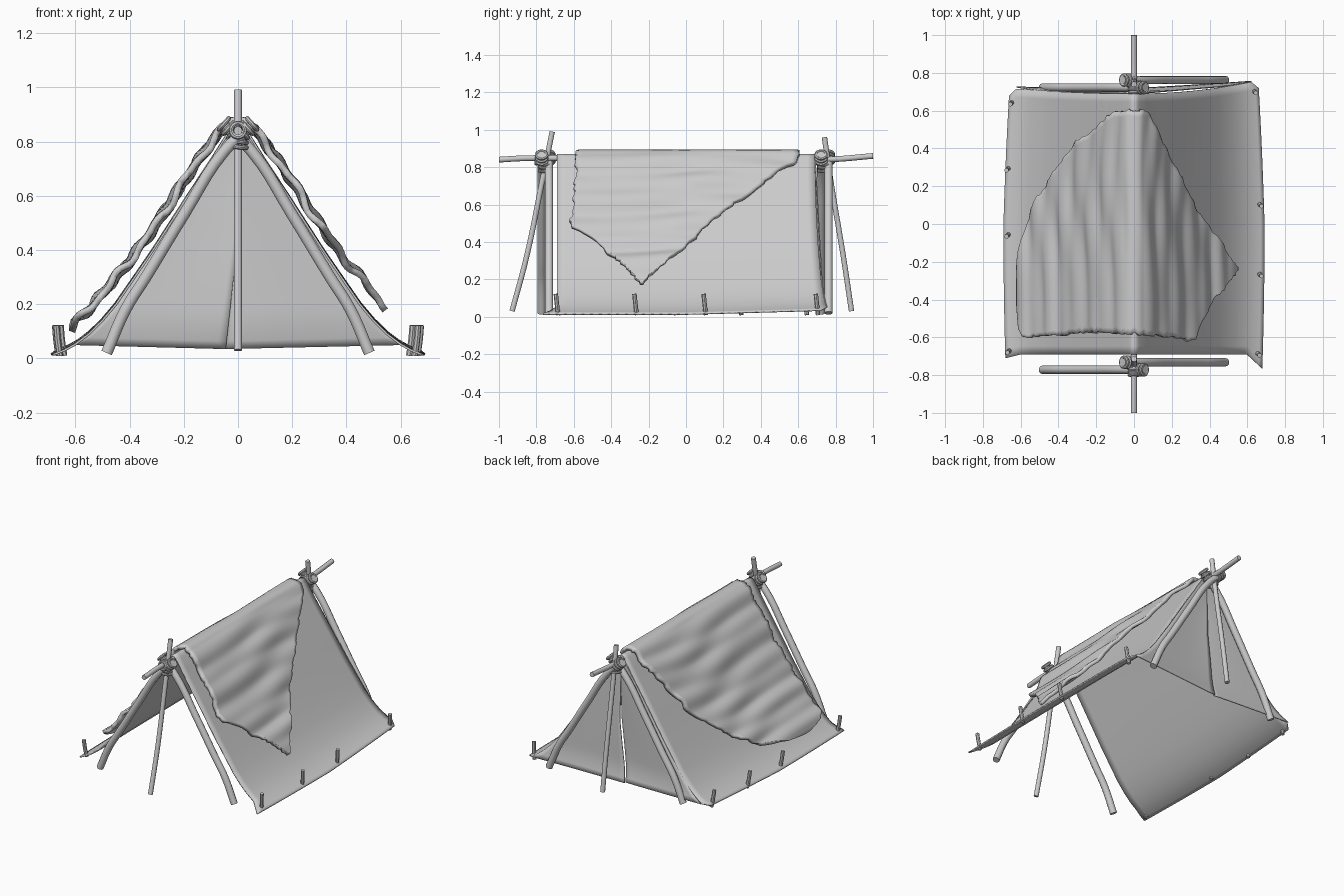
import bpy, math, random
from mathutils import Vector

if "Cube" in bpy.data.objects:
    bpy.data.objects.remove(bpy.data.objects["Cube"])

random.seed(4)


def interp(x, pts):
    # piecewise-linear lookup
    if x <= pts[0][0]:
        return pts[0][1]
    for (a, p), (b, q) in zip(pts, pts[1:]):
        if x <= b:
            return p + (q - p) * (x - a) / (b - a)
    return pts[-1][1]


def smooth(ob, angle=40):
    bpy.ops.object.select_all(action='DESELECT')
    ob.select_set(True)
    bpy.context.view_layer.objects.active = ob
    if ob.type == 'CURVE':
        bpy.ops.object.convert(target='MESH')
        ob = bpy.context.object
    bpy.ops.object.shade_smooth_by_angle(angle=math.radians(angle))
    return ob


def tube(name, pts, r, closed=False, sides=3):
    cu = bpy.data.curves.new(name, 'CURVE')
    cu.dimensions = '3D'
    cu.bevel_depth = r
    cu.bevel_resolution = sides
    cu.resolution_u = 5
    cu.use_fill_caps = not closed
    sp = cu.splines.new('BEZIER')
    sp.bezier_points.add(len(pts) - 1)
    for b, p in zip(sp.bezier_points, pts):
        b.co = p
        b.handle_left_type = b.handle_right_type = 'AUTO'
    sp.use_cyclic_u = closed
    ob = bpy.data.objects.new(name, cu)
    bpy.context.collection.objects.link(ob)
    return smooth(ob)


def ring(name, c, axis, R, r):
    q = Vector((0, 0, 1)).rotation_difference(Vector(axis))
    tube(name, [Vector(c) + q @ Vector((R * math.cos(a), R * math.sin(a), 0))
                for a in [i * math.pi / 4 for i in range(8)]], r, True, 2)


def sheet(name, fn, nu, nv, thick):
    verts = [fn(i / nu, j / nv) for i in range(nu + 1) for j in range(nv + 1)]
    w = nv + 1
    faces = [(i * w + j, (i + 1) * w + j, (i + 1) * w + j + 1, i * w + j + 1)
             for i in range(nu) for j in range(nv)]
    me = bpy.data.meshes.new(name)
    me.from_pydata(verts, [], faces)
    ob = bpy.data.objects.new(name, me)
    bpy.context.collection.objects.link(ob)
    smooth(ob, 60)
    m = ob.modifiers.new("thickness", 'SOLIDIFY')
    m.thickness = thick
    m.offset = 0
    return ob


# Ridge pole
tube("ridge_pole", [(0, -1, .84), (0, -.85, .848), (0, -.4, .843), (0, .4, .843),
                    (0, .78, .842), (0, 1, .86)], .016)

# Crossed A-frame legs, prop poles and lashings at each end
leg = [(.485, .02), (.415, .18), (.34, .30), (.2, .53), (.05, .765), (-.06, .868)]
for end, ya, yb, prop in (
        ("front", -.772, -.732, [(0, -.93, .03), (0, -.85, .33), (0, -.77, .72), (0, -.715, .99)]),
        ("back", .722, .762, [(0, .885, .03), (0, .84, .33), (0, .775, .72), (0, .74, .96)])):
    tube(end + "_leg_left", [(-x, ya, z) for x, z in leg], .022)
    tube(end + "_leg_right", [(x, yb, z) for x, z in leg], .022)
    tube(end + "_prop_pole", prop, .015)
    ym = (ya + yb) / 2
    for k in (-1, 0, 1):
        o = k * .017
        ring(end + "_lashing_ridge", (0, ym - .03 + o, .842), (0, 1, .1 * k), .025, .009)
        ring(end + "_lashing_prop", (0, ym, .80 + o), (.15, .1 * k, 1), .032, .008)
        ring(end + "_lashing_left", (.035 + o, ya, .85 + o * .9), (1, 0, .9), .027, .009)
        ring(end + "_lashing_right", (-.035 + o, yb, .85 - o * .9), (1, 0, -.9), .027, .009)

# Main canvas over the ridge, flaring at the ground
prof = [(0, .866), (.012, .863), (.03, .842), (.1, .73), (.185, .6), (.32, .39), (.45, .2),
        (.5, .14), (.55, .09), (.6, .052), (.64, .03), (.68, .014)]


def canvas(u, v):
    t = 2 * u - 1
    s = -1 if t < 0 else 1
    f = abs(t) * (len(prof) - 1)
    x = interp(f, [(i, p[0]) for i, p in enumerate(prof)])
    z = interp(f, [(i, p[1]) for i, p in enumerate(prof)])
    k = min(1, x / .68)
    front = -.69 - (.075 if s > 0 else .02) * max(0, (k - .88) / .12)
    back = .69 + (.07 if s > 0 else .03) * k ** 2 - .04 * max(0, (k - .94) / .06)
    y = front + (back - front) * v
    x *= 1 + .015 * k * (1 - (y / .7) ** 2) - .03 * k * max(0, v - .5) * 2
    z += .02 * k * max(0, y / .7) + .006 * math.sin(y * 2.2) * k * (1 - k)
    return s * x, y, z


sheet("main_canvas", canvas, 44, 32, .008)

# Back wall: two flaps meeting at a slanted seam
inv = sorted((z, x) for x, z in prof)


def flap(s):
    def fn(t, h):
        z = .035 + (.855 - .035) * h
        seam = -.045 * max(0, 1 - h / .5)
        outer = s * max(0, interp(z, inv) * .985)
        x = seam + (outer - seam) * t
        z += .015 * t * (1 - h)
        low = max(0, 1 - h / .18)
        y = .69 + (.045 if s > 0 else .015) * t * (1 - h) + .02 * low ** 2
        y += (.012 if s > 0 else -.012) * (1 - t) ** 3 * math.sin(math.pi * min(1, h + .15))
        return x, y, z
    return fn


for side, s in (("left", -1), ("right", 1)):
    sheet("back_flap_" + side, flap(s), 16, 28, .006)

# Ragged rippled blanket draped over the ridge
front_edge = [(-.62, -.42), (-.605, -.53), (-.58, -.60), (-.4, -.59), (-.25, -.57), (0, -.58),
              (.2, -.60), (.31, -.62), (.35, -.52), (.42, -.40), (.5, -.30), (.55, -.245)]
back_edge = [(-.62, -.35), (-.61, -.2), (-.57, 0), (-.5, .15), (-.4, .30), (-.31, .43),
             (-.2, .50), (-.1, .60), (.07, .60), (.12, .48), (.2, .33), (.3, .12),
             (.42, -.05), (.5, -.17), (.55, -.235)]
drape = [(0, .882), (.03, .876), (.06, .85), (.1, .795), (.2, .655), (.3, .495), (.4, .36),
         (.5, .24), (.62, .105)]
NX = 110
jit = [(random.uniform(-.008, .008), random.uniform(-.008, .008)) for _ in range(NX + 1)]


def blanket(u, v):
    x = -.62 + 1.17 * u
    a, b = jit[round(u * NX)]
    y0 = interp(x, front_edge) + a
    y1 = max(y0 + .005, interp(x, back_edge) + b)
    y = y0 + (y1 - y0) * v
    k = min(1, abs(x) / .12)
    rip = .008 * math.sin(48 * x + 3 * y + 1.3 * math.sin(5 * y)) \
        + .005 * math.sin(85 * x - 4 * y + 2 * math.sin(3 * y + 1))
    rip *= k
    s = 1 if x > 0 else -1
    return x + s * rip * .7, y, interp(abs(x), drape) + rip * .7


sheet("blanket", blanket, NX, 40, .024)

# Ground pegs
for side, pegs in ((-1, [(.65, .64), (.67, .29), (.67, -.06), (.665, -.675)]),
                   (1, [(.64, .70), (.67, .10), (.67, -.27), (.66, -.69)])):
    for x, y in pegs:
        tube("ground_peg", [(side * (x - .008), y + .006, .01), (side * x, y, .065),
                            (side * (x + .005), y - .006, .122)], .012, sides=2)
